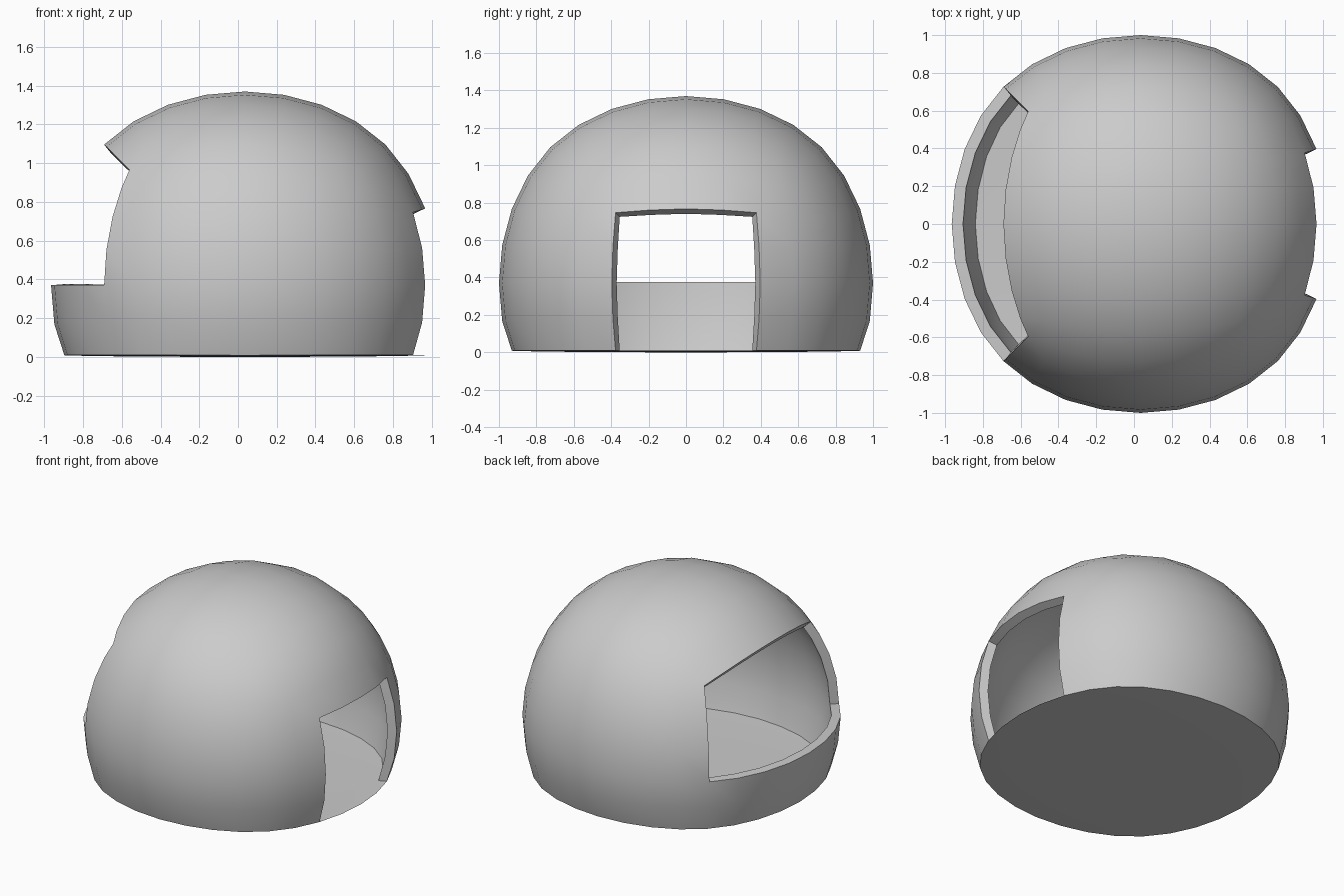
import bpy, bmesh, math

if "Cube" in bpy.data.objects:
    bpy.data.objects.remove(bpy.data.objects["Cube"])

CX, CZ = 0.035, 0.37      # shell centre
WALL = 0.06               # wall thickness


def apply(obj, name, kind, **settings):
    mod = obj.modifiers.new(name, kind)
    for key, value in settings.items():
        setattr(mod, key, value)
    bpy.context.view_layer.objects.active = obj
    bpy.ops.object.modifier_apply(modifier=mod.name)


# Rounded shell: a subdivided cube whose face centres sit at radius 1
bpy.ops.mesh.primitive_cube_add(size=2 / 0.8395)
dome = bpy.context.object
dome.name = "dome_shelter"
apply(dome, "round", 'SUBSURF', levels=3)

# Cut the doorway (+x) and the wide window (-x) out of the face grid
bm = bmesh.new()
bm.from_mesh(dome.data)
cut = []
for f in bm.faces:
    x, y, z = f.calc_center_median()
    door = x > 0.5 and abs(y) < 0.39 and abs(z) < 0.39
    window = x < 0 and z > 0 and -x > abs(y) and -x > z
    if door or window:
        cut.append(f)
bmesh.ops.delete(bm, geom=cut, context='FACES')
bm.to_mesh(dome.data)
bm.free()

# Wall thickness, inwards
apply(dome, "wall", 'SOLIDIFY', thickness=WALL, offset=-1)

# Press the lower rows into a nearly flat floor and set the shell on the ground
for v in dome.data.vertices:
    if v.co.z < -0.26:
        v.co.z = 0.014 * (1 + v.co.z)
    else:
        v.co.z += CZ
    v.co.x += CX

bpy.ops.object.shade_smooth_by_angle(angle=math.radians(30))
